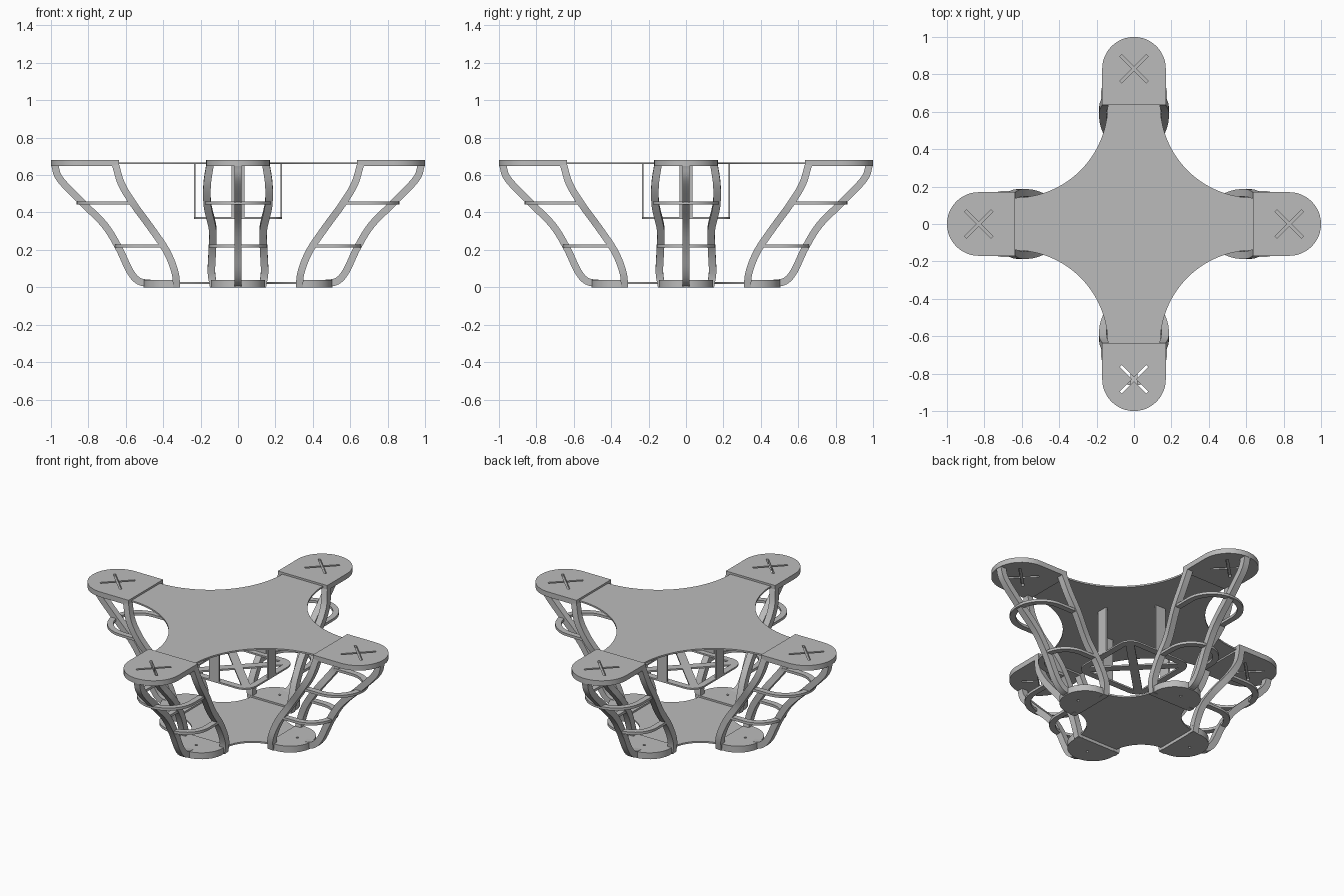
import bpy, bmesh, math
from mathutils import Vector, Matrix

if "Cube" in bpy.data.objects:
    bpy.data.objects.remove(bpy.data.objects["Cube"], do_unlink=True)

grey = bpy.data.materials.new("plain grey")
grey.use_nodes = True
grey.diffuse_color = (0.5, 0.5, 0.5, 1)
grey.node_tree.nodes["Principled BSDF"].inputs["Base Color"].default_value = (0.5, 0.5, 0.5, 1)


def place(name, mesh, turn=0):
    """Put a mesh in the scene, turned about z by quarter turns."""
    ob = bpy.data.objects.new(name, mesh)
    bpy.context.collection.objects.link(ob)
    ob.matrix_world = Matrix.Rotation(turn * math.pi / 2, 4, "Z")
    return ob


def plate(name, outlines, z0, z1):
    """Flat plate from an outline followed by any hole outlines."""
    curve = bpy.data.curves.new(name, "CURVE")
    curve.dimensions = "2D"
    curve.fill_mode = "BOTH"
    curve.extrude = (z1 - z0) / 2
    for pts in outlines:
        spline = curve.splines.new("POLY")
        spline.points.add(len(pts) - 1)
        for p, (x, y) in zip(spline.points, pts):
            p.co = (x, y, 0, 1)
        spline.use_cyclic_u = True
    temp = place(name, curve)
    deps = bpy.context.evaluated_depsgraph_get()
    mesh = bpy.data.meshes.new_from_object(temp.evaluated_get(deps))
    bpy.data.objects.remove(temp)
    bm = bmesh.new()
    bm.from_mesh(mesh)
    bmesh.ops.translate(bm, verts=bm.verts, vec=(0, 0, (z0 + z1) / 2))
    bmesh.ops.remove_doubles(bm, verts=bm.verts, dist=1e-5)
    return finish(bm, mesh)


def finish(bm, mesh):
    bmesh.ops.recalc_face_normals(bm, faces=bm.faces)
    bm.to_mesh(mesh)
    bm.free()
    mesh.materials.clear()
    mesh.materials.append(grey)
    return mesh


def spline(points, steps=6):
    """Smooth path through points."""
    p = [Vector(v) for v in points]
    p = [2 * p[0] - p[1]] + p + [2 * p[-1] - p[-2]]
    path = []
    for a, b, c, d in zip(p, p[1:], p[2:], p[3:]):
        for i in range(steps):
            t = i / steps
            path.append(b + ((c - a) * t + (2 * a - 5 * b + 4 * c - d) * t ** 2
                             + (3 * b - a - 3 * c + d) * t ** 3) / 2)
    return path + [p[-2]]


def sweep(name, path, side, width, thick):
    """Rectangular bar along a path; width runs along the side axis."""
    bm = bmesh.new()
    side = Vector(side)
    last = None
    for i, p in enumerate(path):
        tangent = path[min(i + 1, len(path) - 1)] - path[max(i - 1, 0)]
        n = tangent.cross(side).normalized() * thick / 2
        s = side * width / 2
        ring = [bm.verts.new(p + v) for v in (n + s, n - s, -n - s, s - n)]
        if last:
            for k in range(4):
                j = (k + 1) % 4
                bm.faces.new((last[k], last[j], ring[j], ring[k]))
        else:
            bm.faces.new(ring)
        last = ring
    bm.faces.new(last)
    return finish(bm, bpy.data.meshes.new(name))


def arc(cx, cy, r, a0, a1, n=24):
    return [(cx + r * math.cos(math.radians(a0 + (a1 - a0) * i / n)),
             cy + r * math.sin(math.radians(a0 + (a1 - a0) * i / n))) for i in range(n + 1)]


def tongue(x0, cx, r):
    """Straight inner end, half-round outer end."""
    return [(x0, -r)] + arc(cx, 0, r, -90, 90) + [(x0, r)]


def cross_slot(cx, length, w):
    pts = []
    for k in range(4):
        turn = Matrix.Rotation(math.radians(45 + 90 * k), 2)
        for v in ((length, -w), (length, w), (w, w)):
            q = turn @ Vector(v)
            pts.append((cx + q.x, q.y))
    return pts


def star(c, r):
    """Four-armed outline with concave quarter-round sides."""
    pts = []
    for k, (sx, sy) in enumerate(((1, 1), (-1, 1), (-1, -1), (1, -1))):
        pts += arc(sx * c, sy * c, r, 270 + 90 * k, 180 + 90 * k, 32)
    return pts


# Parts of one arm, pointing along +x
top_pad = plate("top_pad", [tongue(0.635, 0.83, 0.17), cross_slot(0.83, 0.1, 0.007)], 0.648, 0.68)
slot_floor = plate("slot_floor", [arc(0.83, 0, 0.11, 0, 345, 23)], 0.661, 0.667)
foot_pad = plate("foot_pad", [tongue(0.31, 0.36, 0.145), arc(0.41, 0, 0.008, 0, 330, 11)], 0, 0.04)
outer_rib = sweep("outer_rib", spline([
    (0.98, 0, 0.655), (0.953, 0, 0.58), (0.84, 0, 0.46), (0.715, 0, 0.335),
    (0.637, 0, 0.21), (0.58, 0, 0.09), (0.53, 0, 0.033), (0.46, 0, 0.02)]),
    (0, 1, 0), 0.04, 0.038)


def inner_rib(s):
    return sweep("inner_rib", spline([
        (0.655, s * 0.15, 0.655), (0.622, s * 0.165, 0.55), (0.555, s * 0.163, 0.44),
        (0.46, s * 0.135, 0.31), (0.38, s * 0.138, 0.19), (0.337, s * 0.142, 0.08),
        (0.328, s * 0.13, 0)]), (0, 1, 0), 0.04, 0.038)


def hoop(x0, cx, r, z):
    return sweep("hoop", [Vector((x, y, z)) for x, y in tongue(x0, cx, r)], (0, 0, 1), 0.016, 0.035)


arm = {
    "top_pad": top_pad, "foot_pad": foot_pad, "outer_rib": outer_rib,
    "inner_rib_left": inner_rib(1), "inner_rib_right": inner_rib(-1),
    "upper_hoop": hoop(0.555, 0.685, 0.16, 0.45),
    "lower_hoop": hoop(0.4, 0.505, 0.137, 0.22),
}

# Hanging strap that carries the tray
strap = sweep("strap", [Vector((0.231, 0, 0.367)), Vector((0.231, 0, 0.662))], (0, 1, 0), 0.07, 0.01)

for turn, where in enumerate(("left", "back", "right", "front")):
    for part, mesh in arm.items():
        place(where + "_" + part, mesh, turn)
    place(where + "_strap", strap, turn)
    if where != "front":
        place(where + "_slot_floor", slot_floor, turn)

# Central plates
place("top_plate", plate("top_plate", [star(0.64, 0.5)], 0.658, 0.668))
place("bottom_plate", plate("bottom_plate", [star(0.335, 0.205)], 0.019, 0.029))

# Cross-braced tray with rounded corners
half, r = 0.235, 0.08
outline, holes = [], []
for k, (sx, sy) in enumerate(((1, 1), (-1, 1), (-1, -1), (1, -1))):
    outline += arc(sx * (half - r), sy * (half - r), r, 90 * k, 90 * k + 90, 8)
    turn = Matrix.Rotation(math.radians(90 * k), 2)
    holes.append([tuple(turn @ Vector(v)) for v in ((0.035, 0), (0.195, -0.16), (0.195, 0.16))])
place("tray", plate("tray", [outline] + holes, 0.365, 0.375))

# Smooth the curved sides, keep the edges sharp
bpy.ops.object.select_all(action="DESELECT")
for ob in bpy.context.collection.objects:
    if ob.type == "MESH":
        ob.select_set(True)
        bpy.context.view_layer.objects.active = ob
bpy.ops.object.shade_smooth_by_angle(angle=math.radians(30))
